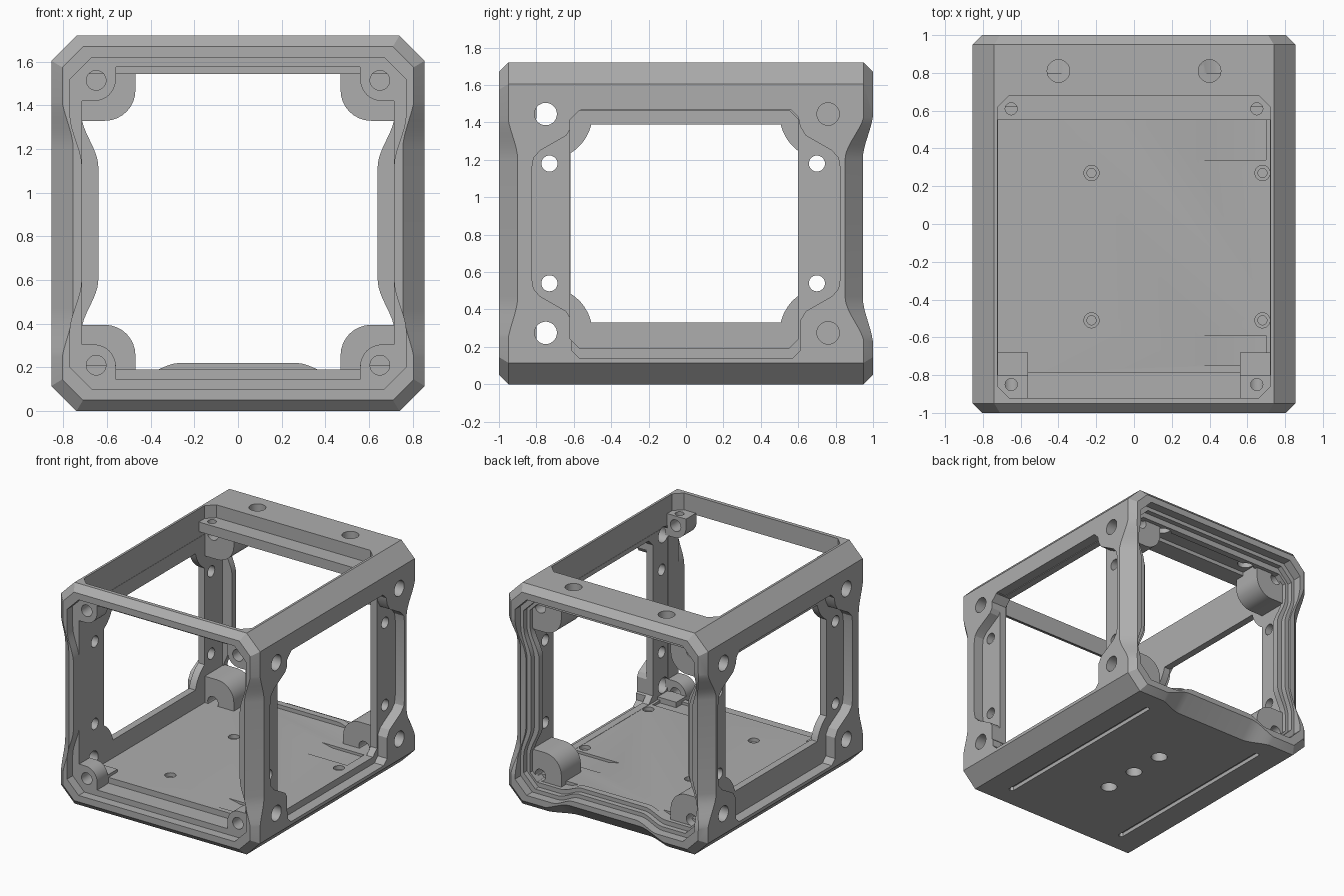
import bpy, bmesh, math
from mathutils import Vector

old = bpy.data.objects.get("Cube")
if old:
    bpy.data.objects.remove(old, do_unlink=True)

grey = bpy.data.materials.new("satin grey")
grey.use_nodes = True
grey.diffuse_color = (0.42, 0.42, 0.42, 1)
grey.node_tree.nodes["Principled BSDF"].inputs["Base Color"].default_value = (0.42, 0.42, 0.42, 1)


# --- helpers ---
def loft(name, rings):
    """Closed solid through rings of equal point count."""
    bm = bmesh.new()
    loops = [[bm.verts.new(p) for p in ring] for ring in rings]
    n = len(loops[0])
    for a, b in zip(loops, loops[1:]):
        for i in range(n):
            j = (i + 1) % n
            bm.faces.new((a[i], a[j], b[j], b[i]))
    bm.faces.new(loops[0])
    bm.faces.new(loops[-1])
    bmesh.ops.recalc_face_normals(bm, faces=bm.faces)
    mesh = bpy.data.meshes.new(name)
    bm.to_mesh(mesh)
    bm.free()
    mesh.materials.append(grey)
    ob = bpy.data.objects.new(name, mesh)
    bpy.context.collection.objects.link(ob)
    return ob


def place(p, axis, t):
    u, v = p
    return {"X": (t, u, v), "Y": (u, t, v), "Z": (u, v, t)}[axis]


def prism(name, pts, axis, a, b):
    return loft(name, [[place(p, axis, t) for p in pts] for t in (a, b)])


def rect(u0, u1, v0, v1, c=0.0):
    if not c:
        return [(u0, v0), (u1, v0), (u1, v1), (u0, v1)]
    return [(u0 + c, v0), (u1 - c, v0), (u1, v0 + c), (u1, v1 - c),
            (u1 - c, v1), (u0 + c, v1), (u0, v1 - c), (u0, v0 + c)]


def circle(u, v, r, n=28):
    return [(u + r * math.cos(2 * math.pi * i / n), v + r * math.sin(2 * math.pi * i / n)) for i in range(n)]


def cut(target, cutter):
    mod = target.modifiers.new("cut", "BOOLEAN")
    mod.operation, mod.solver, mod.object = "DIFFERENCE", "EXACT", cutter
    deps = bpy.context.evaluated_depsgraph_get()
    mesh = bpy.data.meshes.new_from_object(target.evaluated_get(deps))
    target.modifiers.clear()
    target.data = mesh
    bpy.data.objects.remove(cutter, do_unlink=True)


def carve(target, pts, axis, a, b):
    cut(target, prism("cutter", pts, axis, a, b))


def wave(t0, t1, d0, d1, n=8):
    """Smooth step from (t0, d0) to (t1, d1)."""
    out = []
    for i in range(n + 1):
        s = i / n
        out.append((t0 + (t1 - t0) * s, d0 + (d1 - d0) * s * s * (3 - 2 * s)))
    return out


def frame_outline(hx, z0, z1, c, side, sill):
    """Panel outline whose sides and sill swell inwards."""
    half = [(hx - c, z1), (hx, z1 - c)]
    half += [(x, z) for z, x in wave(1.36, 1.12, hx, hx - side)]
    half += [(x, z) for z, x in wave(0.6, 0.36, hx - side, hx)]
    half += [(hx, z0 + c), (hx - c, z0)]
    if sill:
        half += wave(0.45, 0.27, z0, z0 + sill)
    return half + [(-x, z) for x, z in reversed(half)]


def wavy_chamfer(steps, point):
    """Cut along an edge; steps are (position, chamfer size)."""
    rings = []
    for t, d in steps:
        tri = [(-d - 0.1, 0.1), (0.1, -d - 0.1), (0.1, 0.1)]
        rings.append([point(t, u, v) for u, v in tri])
    cut(body, loft("cutter", rings))


# --- outer shell: chamfered box with bevelled ends ---
W, H, C, E = 0.855, 1.72, 0.115, 0.05
rings = []
for y, e in ((-1, E), (-1 + E, 0), (1 - E, 0), (1, E)):
    rings.append([(x, y, z) for x, z in rect(-W + e, W - e, e, H - e, C - 0.4 * e)])
body = loft("frame_body", rings)

# waists in the upright edges and the rear lower edge
profile = lambda d: wave(0.2, 0.47, 0.045, d) + wave(1.2, 1.46, d, 0.045)
for s in (-1, 1):
    wavy_chamfer(profile(0.1), lambda z, u, v: (s * (W + u), -1 - v, z))
    wavy_chamfer(profile(0.15), lambda z, u, v: (s * (W + u), 1 + v, z))
waist = [(y, z) for z, y in wave(0.2, 0.47, 1.001, 0.945) + wave(1.2, 1.46, 0.945, 1.001)]
carve(body, waist + [(1.1, 1.46), (1.1, 0.2)], "X", -1, 1)
lip = wave(-0.55, -0.3, 0.045, 0.12) + wave(0.3, 0.55, 0.12, 0.045)
wavy_chamfer(lip, lambda x, u, v: (x, 1 + u, -v))

# main cavity and top opening
carve(body, rect(-0.72, 0.72, 0.19, 1.575), "Y", -0.80, 0.84)
carve(body, rect(-0.715, 0.715, 0.145, 1.577), "Y", -0.94, -0.79)
carve(body, rect(-0.722, 0.722, -0.92, 0.68, 0.06), "Z", 1.5, 1.9)

# front and back panel seats with their openings
carve(body, frame_outline(0.77, 0.10, 1.62, 0.1, 0.055, 0), "Y", -1.1, -0.93)
carve(body, frame_outline(0.77, 0.10, 1.62, 0.1, 0.055, 0.06), "Y", 0.93, 1.1)
carve(body, frame_outline(0.745, 0.13, 1.59, 0.1, 0.065, 0.06), "Y", 0.89, 1.1)
carve(body, frame_outline(0.718, 0.165, 1.545, 0.06, 0.078, 0.055), "Y", 0.8, 1.1)

# side panel seats
upper = [(0.56, 1.47), (0.6, 1.43), (0.61, 1.38), (0.64, 1.33), (0.78, 1.25), (0.815, 1.21), (0.825, 1.15)]
lower = [(y, 1.72 - z) for y, z in reversed(upper)][:-2] + [(0.61, 0.18), (0.57, 0.14)]
half = upper + lower
seat = half + [(-y, z) for y, z in reversed(half)]
for s in (-1, 1):
    carve(body, seat, "X", s * 0.775, s * 0.95)

# right opening is full height, left one keeps a lip and round lobes
carve(body, rect(-0.62, 0.6, 0.192, 1.465, 0.05), "X", 0.6, 0.95)
window = []
for sy, sz in ((-1, -1), (1, -1), (1, 1), (-1, 1)):
    cy, cz = sy * 0.745, 0.86 + sz * 0.585
    a0, a1 = math.radians(59), math.radians(13)
    arc = []
    for i in range(9):
        a = a0 + (a1 - a0) * i / 8
        arc.append((cy - sy * 0.245 * math.cos(a), cz - sz * 0.245 * math.sin(a)))
    window += arc if sy * sz > 0 else arc[::-1]
carve(body, window, "X", -0.95, -0.6)

# screw holes in the side walls
for s in (-1, 1):
    for z in (0.275, 1.445):
        for y in (-0.75, 0.76):
            carve(body, circle(y, z, 0.06), "X", s * 0.7, s * 0.95)
    for z in (0.54, 1.18):
        for y in (-0.73, 0.70):
            carve(body, circle(y, z, 0.043), "X", s * 0.7, s * 0.95)
    # top mounting holes and underside slots
    carve(body, circle(s * 0.4, 0.81, 0.06), "Z", 1.5, 1.8)
    carve(body, rect(s * 0.53 - 0.02, s * 0.53 + 0.02, -0.8, 0.8, 0.015), "Z", -0.1, 0.03)

# underside tripod holes and floor screw holes
for y in (-0.29, 0, 0.29):
    carve(body, circle(0, y, 0.06), "Z", -0.1, 0.12)
for x in (-0.225, 0.68):
    for y in (-0.51, 0.27):
        carve(body, circle(x, y, 0.04), "Z", 0.16, 0.3)
        carve(body, circle(x, y, 0.024), "Z", 0.08, 0.3)

# shallow ramps in the floor
for y0, y1 in ((0.34, 0.55), (-0.75, -0.59)):
    carve(body, [(0.33, 0.191), (0.43, 0.17), (0.7, 0.17), (0.7, 0.25), (0.33, 0.25)], "Y", y0, y1)

# rear ledge under the top opening
ledge = prism("rear_ledge", rect(-0.73, 0.73, 0.55, 0.70), "Z", 1.545, 1.62)
parts = [body, ledge]
for s in (-1, 1):
    carve(ledge, circle(s * 0.65, 0.61, 0.032), "Z", 1.57, 1.7)


# --- corner bosses ---
def boss(name, s, top, size, radius, y0, y1):
    """Block in a corner with its inner corner rounded and a screw hole."""
    m = -1 if top else 1
    wall, base = 0.72, (1.58 if top else 0.145)
    pts = [(wall + 0.02, base - m * 0.01), (wall - size, base - m * 0.01)]
    for i in range(9):
        a = math.pi / 2 * i / 8
        pts.append((wall - size + radius * (1 - math.cos(a)), base + m * (size - radius + radius * math.sin(a))))
    pts.append((wall + 0.02, base + m * size))
    ob = prism(name, [(s * x, z) for x, z in pts], "Y", y0, y1)
    mid = (s * 0.65, 1.515 if top else 0.21)
    for y in (y0, y1):
        carve(ob, circle(*mid, 0.045), "Y", y - 0.09, y + 0.09)
    if top and y0 < 0:
        carve(ob, circle(s * 0.65, -0.85, 0.032), "Z", 1.5, 1.7)
    parts.append(ob)


for s, side in ((-1, "right"), (1, "left")):
    for top, level in ((False, "lower"), (True, "upper")):
        boss(f"front_{level}_{side}_boss", s, top, 0.16, 0.1, -0.93, -0.80)
        boss(f"rear_{level}_{side}_boss", s, top, 0.25, 0.14, 0.62, 0.86)
    parts.append(prism(f"front_{side}_foot_block", rect(min(s * 0.56, s * 0.73), max(s * 0.56, s * 0.73),
                                                        -0.81, -0.68), "Z", 0.15, 0.212))

# --- smooth the curved surfaces, keep edges sharp ---
bpy.ops.object.select_all(action="DESELECT")
for ob in parts:
    ob.select_set(True)
bpy.context.view_layer.objects.active = body
bpy.ops.object.shade_smooth_by_angle(angle=math.radians(25))
